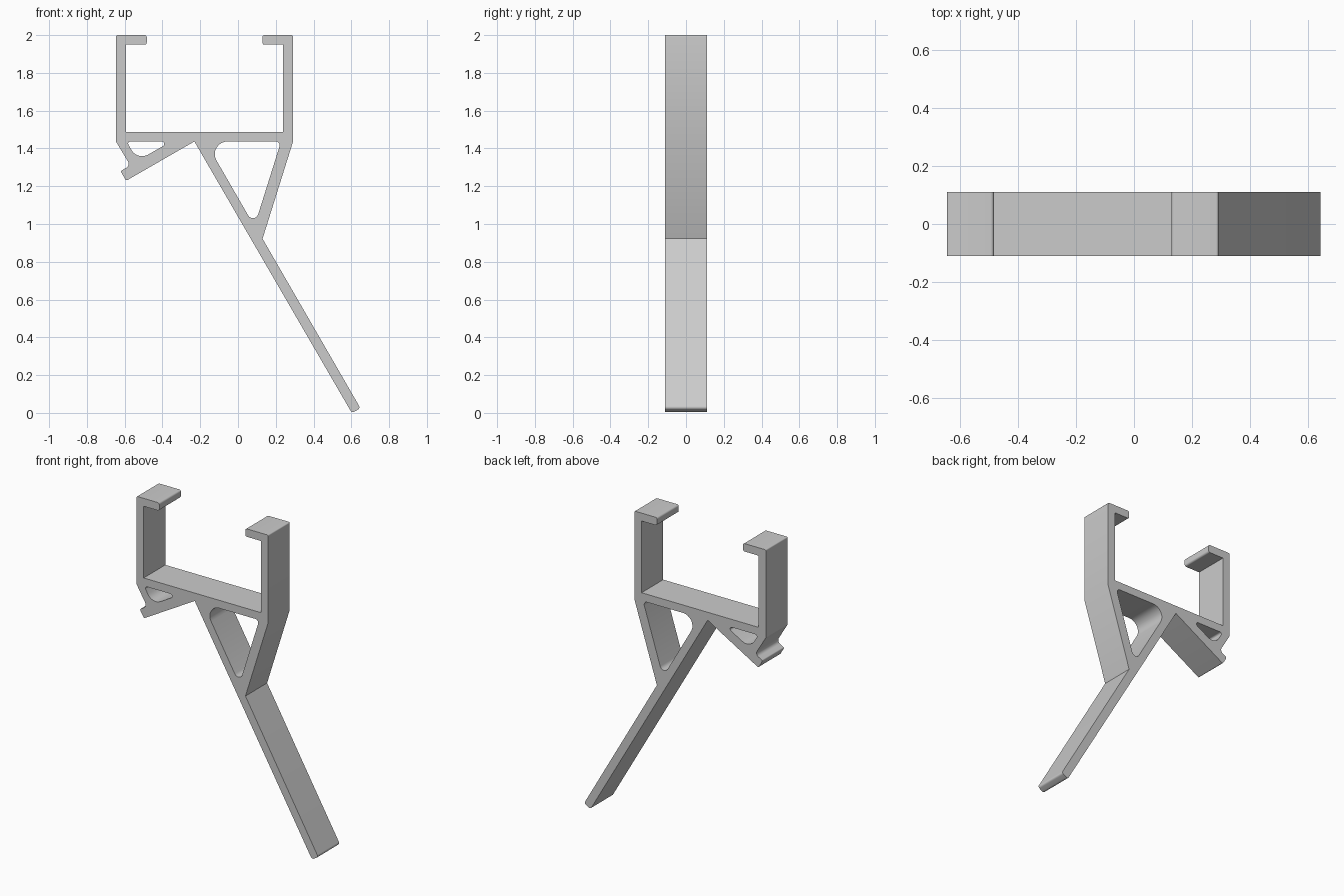
import bpy
import bmesh
import math
from mathutils import Vector

DEPTH = 0.22

cube = bpy.data.objects.get("Cube")
if cube:
    bpy.data.objects.remove(cube)

grey = bpy.data.materials.new("plain grey")
grey.use_nodes = True
colour = (0.6, 0.6, 0.6, 1)
grey.diffuse_color = colour
grey.node_tree.nodes["Principled BSDF"].inputs["Base Color"].default_value = colour


def rounded(corners, steps=8):
    """Outline from (x, z, radius) corners, with an arc at each radius."""
    outline = []
    for i, (x, z, r) in enumerate(corners):
        p = Vector((x, z))
        if not r:
            outline.append(p)
            continue
        a = (Vector(corners[i - 1][:2]) - p).normalized()
        b = (Vector(corners[(i + 1) % len(corners)][:2]) - p).normalized()
        half = a.angle(b) / 2
        centre = p + (a + b).normalized() * r / math.sin(half)
        start = p + a * r / math.tan(half) - centre
        end = p + b * r / math.tan(half) - centre
        sweep = start.angle_signed(end)
        for k in range(steps + 1):
            t = -sweep * k / steps
            outline.append(centre + Vector((
                start.x * math.cos(t) - start.y * math.sin(t),
                start.x * math.sin(t) + start.y * math.cos(t))))
    return outline


# Outer outline: channel with two lips, diagonal leg and short hooked arm
outer = [
    (-0.645, 2, 0.008), (-0.483, 2, 0.012), (-0.483, 1.949, 0.012),
    (-0.594, 1.949, 0), (-0.594, 1.488, 0), (0.239, 1.488, 0),
    (0.239, 1.949, 0), (0.129, 1.949, 0.012), (0.129, 2, 0.012),
    (0.291, 2, 0.008), (0.291, 1.435, 0), (0.13, 0.922, 0),
    (0.648, 0.025, 0.014), (0.603, -0.001, 0.014), (-0.231, 1.437, 0),
    (-0.592, 1.229, 0.008), (-0.622, 1.28, 0.008), (-0.57, 1.31, 0.025),
    (-0.645, 1.435, 0),
]
# Triangular openings under the channel floor
large_opening = [(-0.172, 1.437, 0.067), (0.228, 1.437, 0.02), (0.087, 0.988, 0.029)]
small_opening = [(-0.59, 1.437, 0.012), (-0.355, 1.437, 0.013), (-0.532, 1.335, 0.065)]

# Fill the profile and extrude it to a solid
bm = bmesh.new()
for corners in (outer, large_opening, small_opening):
    loop = [bm.verts.new((p.x, -DEPTH / 2, p.y)) for p in rounded(corners)]
    for i, v in enumerate(loop):
        bm.edges.new((loop[i - 1], v))
bmesh.ops.triangle_fill(bm, edges=bm.edges[:], use_beauty=True)
bmesh.ops.dissolve_limit(bm, angle_limit=0.001, verts=[], edges=bm.edges[:])
front = bm.faces[:]
extruded = bmesh.ops.extrude_face_region(bm, geom=front, use_keep_orig=True)
moved = [g for g in extruded["geom"] if isinstance(g, bmesh.types.BMVert)]
bmesh.ops.translate(bm, verts=moved, vec=(0, DEPTH, 0))
bmesh.ops.recalc_face_normals(bm, faces=bm.faces[:])

mesh = bpy.data.meshes.new("channel_bracket")
bm.to_mesh(mesh)
bm.free()
mesh.materials.append(grey)
bracket = bpy.data.objects.new("channel_bracket", mesh)
bpy.context.collection.objects.link(bracket)

# Smooth the rounded corners, keep the rest crisp
bpy.ops.object.select_all(action="DESELECT")
bracket.select_set(True)
bpy.context.view_layer.objects.active = bracket
bpy.ops.object.shade_smooth_by_angle(angle=math.radians(25))
